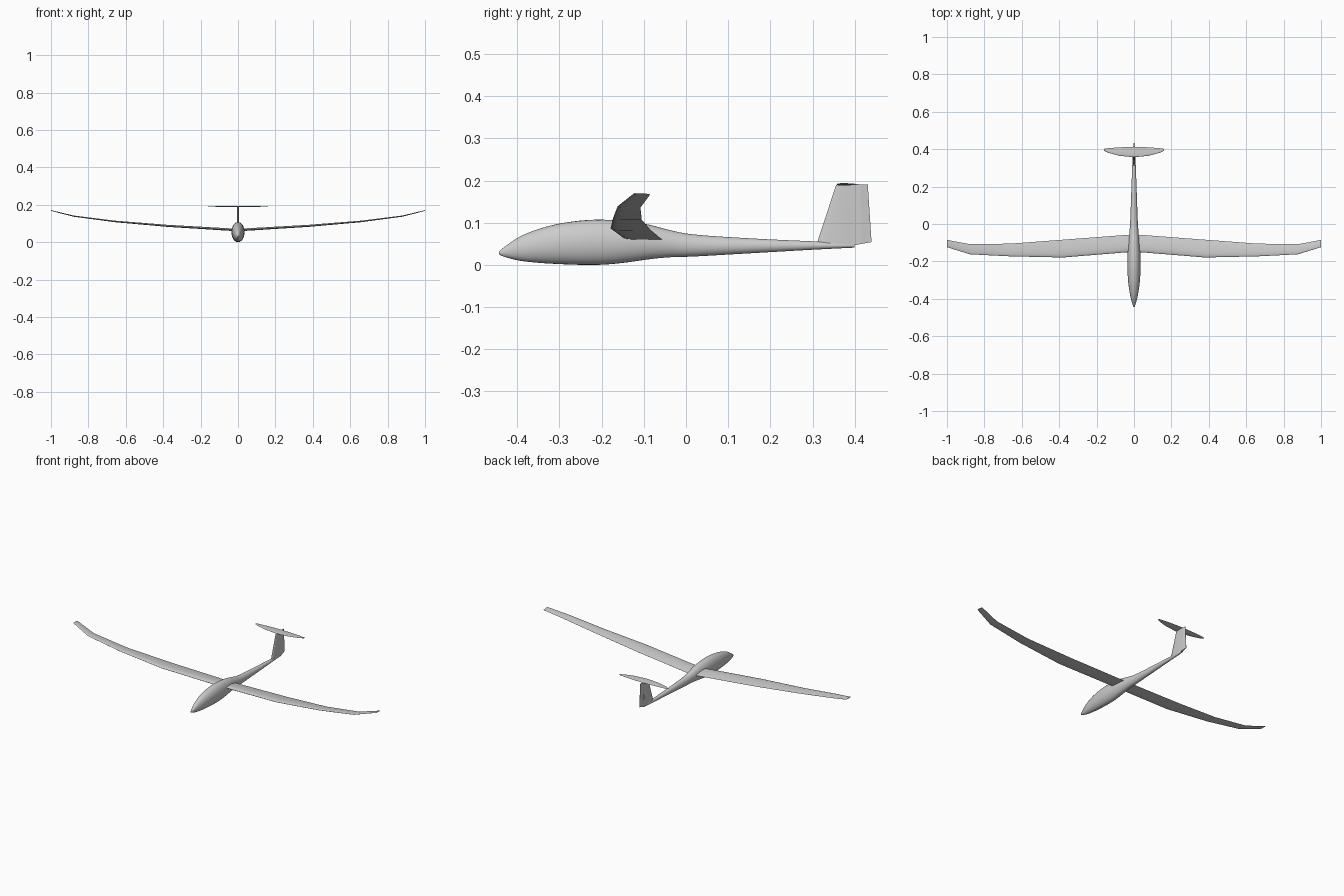
import bpy, bmesh, math
from mathutils import Vector

if "Cube" in bpy.data.objects:
    bpy.data.objects.remove(bpy.data.objects["Cube"])


def loft(name, rings, angle=35):
    """Skin a list of equal-length closed rings and cap both ends."""
    bm = bmesh.new()
    loops = [[bm.verts.new(p) for p in ring] for ring in rings]
    n = len(loops[0])
    for a, b in zip(loops, loops[1:]):
        for i in range(n):
            j = (i + 1) % n
            bm.faces.new((a[i], a[j], b[j], b[i]))
    bm.faces.new(loops[0])
    bm.faces.new(loops[-1])
    bmesh.ops.recalc_face_normals(bm, faces=bm.faces)
    mesh = bpy.data.meshes.new(name)
    bm.to_mesh(mesh)
    bm.free()
    ob = bpy.data.objects.new(name, mesh)
    bpy.context.collection.objects.link(ob)
    bpy.ops.object.select_all(action='DESELECT')
    ob.select_set(True)
    bpy.context.view_layer.objects.active = ob
    bpy.ops.object.shade_smooth_by_angle(angle=math.radians(angle))
    return ob


def aerofoil(le, te, thick, up, camber=0.0, n=9):
    """Aerofoil ring from leading to trailing edge, thickened along up."""
    le, te, up = Vector(le), Vector(te), Vector(up)
    chord = (te - le).length
    upper, lower = [], []
    for i in range(n + 1):
        t = (1 - math.cos(math.pi * i / n)) / 2
        h = 5 * thick * (0.2969 * math.sqrt(t) - 0.126 * t - 0.3516 * t**2
                         + 0.2843 * t**3 - 0.1015 * t**4)
        mid = le.lerp(te, t) + up * camber * chord * 4 * t * (1 - t)
        upper.append(mid + up * h)
        lower.append(mid - up * h)
    return upper + lower[:0:-1]


def smooth_stations(st, steps=4):
    """Catmull-Rom interpolation through profile stations."""
    out = []
    for i in range(len(st) - 1):
        p0, p1, p2, p3 = st[max(i - 1, 0)], st[i], st[i + 1], st[min(i + 2, len(st) - 1)]
        for k in range(steps):
            t = k / steps
            out.append([0.5 * (2 * b + (c - a) * t + (2 * a - 5 * b + 4 * c - d) * t**2
                               + (3 * b - a - 3 * c + d) * t**3)
                        for a, b, c, d in zip(p0, p1, p2, p3)])
    return out + [list(st[-1])]


# Fuselage pod and tail boom: y, bottom z, top z, half width
body = [(-.443, .025, .032, .003), (-.430, .019, .043, .008), (-.394, .010, .067, .018),
        (-.350, .005, .085, .026), (-.300, .002, .098, .032), (-.240, .000, .106, .035),
        (-.190, .001, .107, .035), (-.140, .006, .103, .033), (-.090, .013, .096, .029),
        (-.040, .018, .083, .024), (.020, .020, .072, .020), (.160, .028, .0625, .015),
        (.300, .036, .056, .010), (.400, .041, .052, .006)]
rings = []
for y, zb, zt, w in smooth_stations(body):
    rings.append([(w * math.cos(a), y, (zb + zt) / 2 + (zt - zb) / 2 * math.sin(a))
                  for a in (2 * math.pi * i / 28 for i in range(28))])
loft("fuselage", rings, 50)

# Wing with curved dihedral: x, leading y, leading z, trailing y, trailing z, thickness
wing = [(0, -.148, .066, -.056, .060, .013), (.035, -.151, .067, -.058, .061, .013),
        (.38, -.179, .087, -.084, .083, .011), (.66, -.173, .111, -.105, .107, .008),
        (.877, -.162, .139, -.108, .136, .006), (1.0, -.124, .169, -.085, .167, .004)]
stations = [(-s[0],) + s[1:] for s in wing[:0:-1]] + wing
loft("wing", [aerofoil((x, ly, lz), (x, ty, tz), t / .09 * .09, (0, 0, 1), .02)
              for x, ly, lz, ty, tz, t in stations])

# Tailplane on top of the fin: x, leading y, trailing y, thickness
tail = [(0, .357, .412, .006), (.08, .365, .410, .005), (.138, .381, .405, .003),
        (.16, .392, .402, .002)]
tail = [(-s[0],) + s[1:] for s in tail[:0:-1]] + tail
loft("tailplane", [aerofoil((x, l, .191), (x, t, .191), h, (0, 0, 1)) for x, l, t, h in tail])

# Fixed fin, blunt at the rudder hinge: leading y, leading z, hinge z, half thickness
rings = []
for ly, lz, hz, w in [(.311, .053, .047, .007), (.356, .190, .190, .005)]:
    side = [(0, 0), (.05, .45), (.2, .8), (.45, 1), (.75, .95), (1, .8)]
    pts = [(w * h, ly + (.405 - ly) * t, lz + (hz - lz) * t) for t, h in side]
    rings.append(pts + [(-x, y, z) for x, y, z in pts[:0:-1]])
loft("fin", rings)

# Rudder with rounded nose tapering to the trailing edge
rings = []
for ty, z0, z1, w in [(.440, .048, .054, .0055), (.431, .191, .191, .004)]:
    pts = [(0, .401, z0), (w * .8, .403, z0), (w, .406, z0),
           (w * .5, (.406 + ty) / 2, (z0 + z1) / 2), (.0004, ty, z1)]
    rings.append(pts + [(-x, y, z) for x, y, z in pts[:0:-1]])
loft("rudder", rings)
